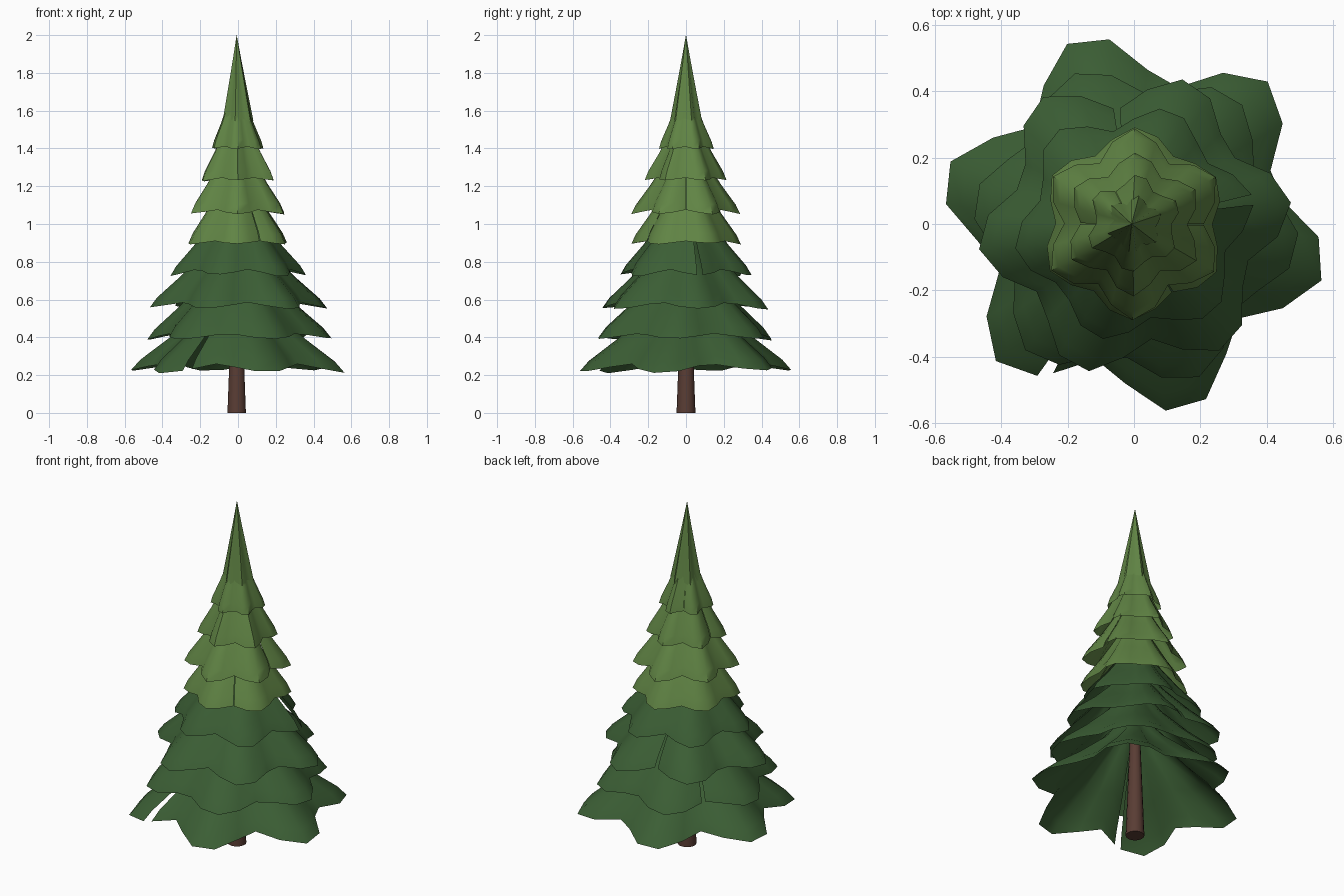
import bpy, bmesh, math, random

cube = bpy.data.objects.get("Cube")
if cube:
    bpy.data.objects.remove(cube)
random.seed(4)


def material(name, rgb):
    m = bpy.data.materials.new(name)
    m.use_nodes = True
    m.diffuse_color = (*rgb, 1)
    bsdf = next(n for n in m.node_tree.nodes if n.type == 'BSDF_PRINCIPLED')
    bsdf.inputs["Base Color"].default_value = (*rgb, 1)
    bsdf.inputs["Roughness"].default_value = 0.9
    return m


bark = material("bark_brown", (0.1, 0.046, 0.034))
dark = material("dark_needle_green", (0.044, 0.112, 0.035))
light = material("light_needle_green", (0.117, 0.23, 0.058))
CENTRE_X = -0.007


def finish(bm, name, mat):
    mesh = bpy.data.meshes.new(name)
    bm.to_mesh(mesh)
    bm.free()
    obj = bpy.data.objects.new(name, mesh)
    bpy.context.collection.objects.link(obj)
    mesh.materials.append(mat)
    bpy.ops.object.select_all(action='DESELECT')
    obj.select_set(True)
    bpy.context.view_layer.objects.active = obj
    bpy.ops.object.shade_smooth_by_angle(angle=math.radians(50))


SKIRT = [(0, 1), (0.1, 0.915), (0.31, 0.65), (0.6, 0.33), (1, 0.01)]
SPIRE = [(0, 1), (0.35, 0.64), (0.7, 0.29), (1, 0.005)]


def branch_tier(name, mat, z, tip, valley, height, phase, seam,
                columns=28, droop=0.04, gap=3, profile=SKIRT):
    """Open lobed skirt with a narrow seam that widens towards the rim."""
    lobes = 6
    reach = [random.uniform(-0.02, 0.02) * tip for _ in range(lobes)]
    lift = [random.uniform(0, 0.4) * droop for _ in range(lobes)]
    bm = bmesh.new()
    rings = []
    for t, f in profile:
        ring = []
        for j in range(columns + 1):
            angle = seam + (360 - gap * (1 - t)) * j / columns
            k = round((angle - phase) / 60) % lobes
            s = (0.5 + 0.5 * math.cos(math.radians(lobes * (angle - phase)))) ** 0.8
            r = f * (valley + (tip - valley + reach[k]) * s)
            h = z + t * height + (1 - t) * (droop * (1 - s) + lift[k] * s)
            a = math.radians(angle)
            ring.append(bm.verts.new((CENTRE_X * t + r * math.cos(a),
                                      r * math.sin(a), h)))
        rings.append(ring)
    for low, high in zip(rings, rings[1:]):
        for j in range(columns):
            bm.faces.new((low[j], low[j + 1], high[j + 1], high[j]))
    finish(bm, name, mat)


# Trunk
bm = bmesh.new()
bmesh.ops.create_cone(bm, cap_ends=True, segments=14, radius1=0.05,
                      radius2=0.02, depth=0.8)
bmesh.ops.translate(bm, verts=bm.verts, vec=(CENTRE_X, 0, 0.4))
finish(bm, "trunk", bark)

# Dark lower branches
branch_tier("bottom_branches", dark, 0.205, 0.595, 0.42, 0.56, 46, 241.5, droop=0.055, gap=4)
branch_tier("second_branches", dark, 0.38, 0.495, 0.39, 0.56, 52, 140)
branch_tier("third_branches", dark, 0.545, 0.47, 0.35, 0.54, 8, 100)
branch_tier("fourth_branches", dark, 0.72, 0.36, 0.285, 0.52, 12, 14, gap=5)

# Light upper branches
branch_tier("fifth_branches", light, 0.89, 0.29, 0.235, 0.52, 28, 300, 24, 0.02, 1)
branch_tier("sixth_branches", light, 1.05, 0.285, 0.21, 0.5, 30, 0, 24, 0.025, 1)
branch_tier("seventh_branches", light, 1.225, 0.215, 0.16, 0.47, 28, 180, 24, 0.02, 1)
branch_tier("eighth_branches", light, 1.395, 0.147, 0.108, 0.42, 24, 120, 24, 0.015, 1)

# Pointed top
branch_tier("spire", light, 1.54, 0.088, 0.064, 0.46, 22, 260, 24, 0.02, 0, SPIRE)
